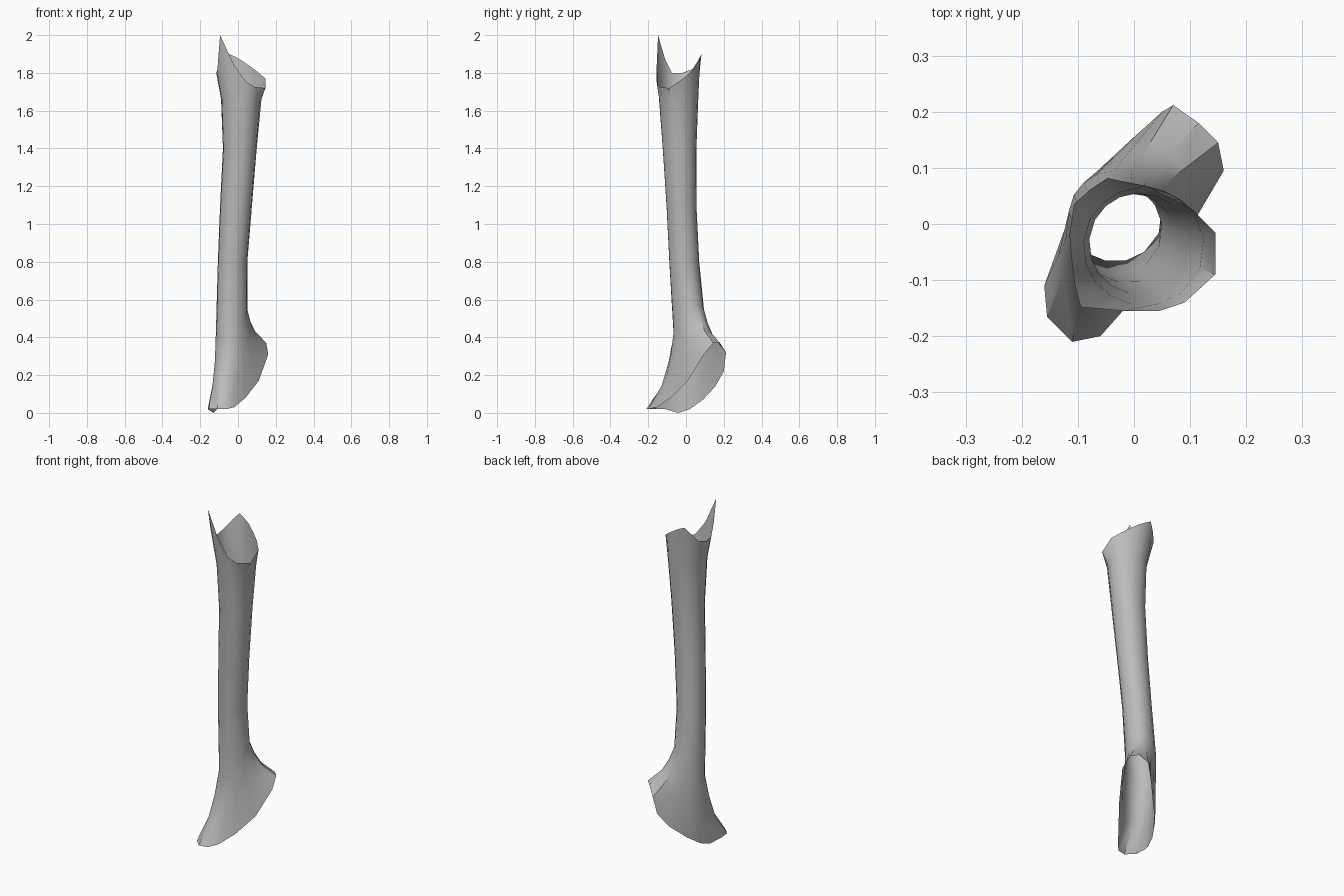
import bpy, bmesh, math

cube = bpy.data.objects.get("Cube")
if cube:
    bpy.data.objects.remove(cube, do_unlink=True)

# Single plain grey material
grey = bpy.data.materials.new("plain_grey")
grey.use_nodes = True
grey.diffuse_color = (0.5, 0.5, 0.5, 1)
grey.node_tree.nodes["Principled BSDF"].inputs["Base Color"].default_value = (0.5, 0.5, 0.5, 1)

# Direction of each lengthwise edge around the tube, in degrees
ANGLES = [33, 52, 70, 92, 113, 132, 152, 175, 198, 217, 236, 258, 284, 308, 338, 368]

# Jagged open rim at the top
TOP_RIM = [
    (.11, .02, 1.80), (.07, .045, 1.83), (.02, .068, 1.865), (-.015, .075, 1.885),
    (-.047, .082, 1.90), (-.08, .06, 1.86), (-.107, .035, 1.82), (-.115, -.02, 1.80),
    (-.11, -.075, 1.80), (-.105, -.11, 1.87), (-.095, -.148, 2.0), (-.02, -.155, 1.84),
    (.045, -.155, 1.75), (.09, -.14, 1.725), (.145, -.09, 1.72), (.145, -.015, 1.77)]

# Flared open rim at the bottom, from the raised heel round to the toe
FOOT_RIM = [
    (.15, .145, .37), (.115, .18, .37), (.07, .212, .32), (.05, .20, .22),
    (0, .155, .14), (-.07, .09, .07), (-.11, .02, .02), (-.13, -.04, 0),
    (-.16, -.11, .02), (-.155, -.165, .02), (-.11, -.21, .02), (-.06, -.20, .02),
    (-.02, -.155, .03), (.04, -.08, .08), (.11, .01, .17), (.16, .095, .31)]

# Shaft sections: height, x range, y range
SHAFT = [
    (1.66, -.09, .125, -.145, .065), (1.40, -.08, .10, -.125, .055),
    (1.10, -.095, .075, -.105, .055), (.80, -.107, .05, -.09, .07)]


def oval(z, x0, x1, y0, y1, tilt=0):
    """Ring of points filling the given ranges, raised towards the heel by tilt."""
    ring = []
    for deg in ANGLES:
        a = math.radians(deg)
        ring.append(((x0 + x1) / 2 + (x1 - x0) / 2 * math.cos(a),
                     (y0 + y1) / 2 + (y1 - y0) / 2 * math.sin(a),
                     z + tilt * math.cos(a - math.radians(50))))
    return ring


def blend(top, low, out, down):
    """Ring between two rings, with separate sideways and downward fractions."""
    return [tuple(p + (q - p) * f for p, q, f in zip(a, b, (out, out, down)))
            for a, b in zip(top, low)]


# Tube rings from top to bottom
ankle = oval(.485, -.117, .05, -.067, .095, .085)
rings = [TOP_RIM] + [oval(*s) for s in SHAFT]
rings += [ankle, blend(ankle, FOOT_RIM, .2, .36), blend(ankle, FOOT_RIM, .47, .68), FOOT_RIM]

# Skin the rings, leaving both ends open
bm = bmesh.new()
loops = [[bm.verts.new(p) for p in ring] for ring in rings]
n = len(ANGLES)
for upper, lower in zip(loops, loops[1:]):
    for i in range(n):
        j = (i + 1) % n
        bm.faces.new((upper[i], lower[i], lower[j], upper[j]))
mesh = bpy.data.meshes.new("flared_tube")
bm.to_mesh(mesh)
bm.free()
mesh.materials.append(grey)

tube = bpy.data.objects.new("flared_tube", mesh)
bpy.context.collection.objects.link(tube)
bpy.context.view_layer.objects.active = tube
tube.select_set(True)
bpy.ops.object.shade_smooth_by_angle(angle=math.radians(35))
